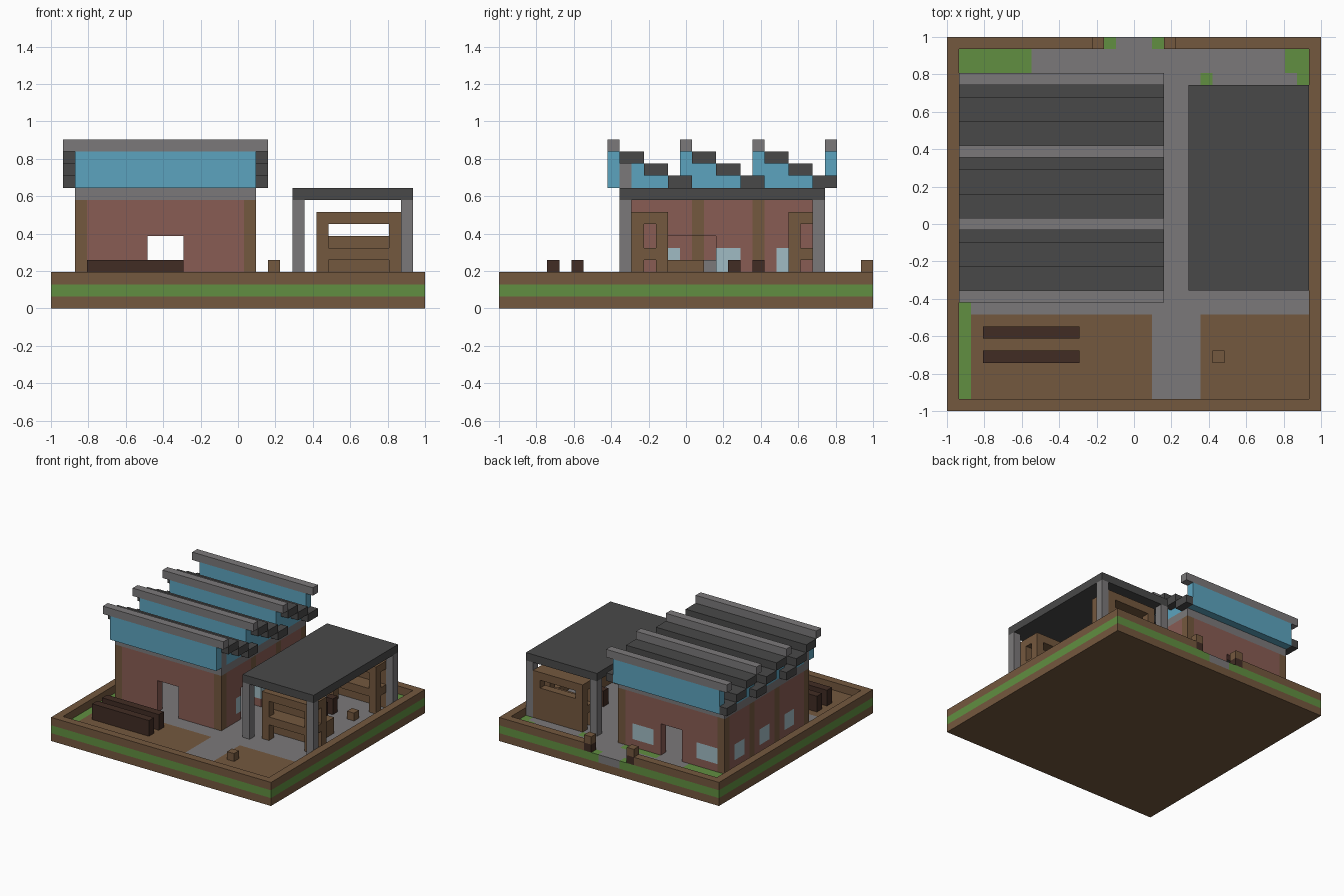
import bpy
import bmesh
from mathutils import Vector

cube = bpy.data.objects.get("Cube")
if cube:
    bpy.data.objects.remove(cube, do_unlink=True)

N = 31              # blocks along one side of the plot
U = 2 / N           # size of one block


def srgb(*rgb):
    return [((c / 255 + 0.055) / 1.055) ** 2.4 if c > 10 else c / 3295 for c in rgb] + [1]


def material(name, *rgb):
    m = bpy.data.materials.new(name)
    m.use_nodes = True
    m.diffuse_color = srgb(*rgb)
    node = m.node_tree.nodes["Principled BSDF"]
    node.inputs["Base Color"].default_value = srgb(*rgb)
    node.inputs["Roughness"].default_value = 0.9
    return m


wood = material("wood brown", 116, 88, 62)
grass = material("grass green", 97, 143, 65)
stone = material("stone grey", 123, 121, 122)
slate = material("slate dark grey", 73, 73, 73)
brick = material("brick red", 137, 92, 84)
bark = material("dark bark", 65, 44, 36)
glass = material("roof glass blue", 92, 164, 191)
pane = material("pale pane", 160, 187, 195)

cells = {}          # block position -> part name
parts = {}          # part name -> material


def fill(part, mat, x, y, z):
    """Lay a cuboid of blocks; later parts replace earlier ones."""
    parts[part] = mat
    for i in range(*x):
        for j in range(*y):
            for k in range(*z):
                cells[i, j, k] = part


def carve(x, y, z):
    for i in range(*x):
        for j in range(*y):
            for k in range(*z):
                cells.pop((i, j, k), None)


# plot: soil, turf and border
fill("soil_base", wood, (0, N), (0, N), (0, 1))
fill("turf", grass, (0, N), (0, N), (1, 2))
fill("border", wood, (0, N), (0, N), (2, 3))
carve((1, 30), (1, 30), (2, 3))
carve((13, 18), (30, N), (2, 3))

# paving, garden beds and grass left between them
fill("paving", stone, (2, 30), (1, 30), (1, 2))
fill("paving", stone, (14, 17), (30, N), (1, 2))
for x in ((2, 17), (21, 30)):
    fill("garden_bed", wood, x, (1, 8), (1, 2))
for x, y in (((2, 7), (27, 30)), ((11, 16), (27, 28)), ((28, 30), (28, 30)),
             ((29, 30), (22, 28)), ((21, 22), (27, 28))):
    fill("turf", grass, x, y, (1, 2))

# gate posts
for x in (12, 18):
    fill("gate_post", bark, (x, x + 1), (30, N), (2, 3))
    fill("gate_post_cap", wood, (x, x + 1), (30, N), (3, 4))

# garden benches and stumps
for y in (4, 6):
    fill("garden_bench", bark, (3, 11), (y, y + 1), (2, 4))
for x, y in ((22, 4), (27, 21)):
    fill("stump", wood, (x, x + 1), (y, y + 1), (2, 3))

# house walls, timber posts and stone ring beam
fill("house_wall", brick, (2, 17), (10, 27), (2, 9))
for x in (2, 16):
    for y in (10, 16, 21, 26):
        fill("house_post", wood, (x, x + 1), (y, y + 1), (2, 9))
fill("ring_beam", stone, (2, 17), (10, 27), (9, 10))
carve((3, 16), (11, 26), (2, 10))

# windows, then doorways
for x in (2, 16):
    for y in (13, 18, 23):
        fill("window", pane, (x, x + 1), (y, y + 2), (3, 5))
for x in (3, 12):
    fill("window", pane, (x, x + 3), (26, 27), (3, 5))
for y in (10, 26):
    carve((8, 11), (y, y + 1), (2, 6))
carve((16, 17), (14, 18), (2, 6))
fill("hearth", stone, (12, 14), (17, 18), (2, 4))

# sawtooth roof: glazed gable, stepped slates, ridge beam
for y in (9, 15, 21):
    for x in (2, 16):
        fill("gable_glass", glass, (x, x + 1), (y + 1, y + 3), (10, 12))
        fill("gable_glass", glass, (x, x + 1), (y + 3, y + 5), (10, 11))
    for n in range(3):
        fill("roof_slates", slate, (1, 18), (y + 1 + 2 * n, y + 3 + 2 * n), (12 - n, 13 - n))
for x in (2, 16):
    fill("ring_beam", stone, (x, x + 1), (10, 11), (10, 12))
for y in (9, 15, 21, 27):
    fill("roof_glass", glass, (2, 17), (y, y + 1), (10, 13))
    fill("ridge_beam", stone, (1, 18), (y, y + 1), (13, 14))

# open shelter
fill("shelter_roof", slate, (20, 30), (10, 27), (9, 10))
for x in (20, 29):
    for y in (10, 26):
        fill("shelter_post", stone, (x, x + 1), (y, y + 1), (2, 9))

# storage racks: back panel with a slot, front legs, shelf and top
for y in (11, 24):
    fill("rack", wood, (22, 29), (y + 2, y + 3), (2, 8))
    carve((23, 28), (y + 2, y + 3), (6, 7))
    fill("rack", wood, (22, 29), (y, y + 2), (7, 8))
    fill("rack", wood, (22, 29), (y, y + 2), (4, 5))
    for x in (22, 28):
        fill("rack", wood, (x, x + 1), (y, y + 1), (2, 7))

# work bench and blocks inside the shelter
fill("work_bench", wood, (27, 28), (14, 17), (2, 4))
for y in (19, 21):
    fill("work_block", bark, (24, 25), (y, y + 1), (2, 4))


def build(part, mat):
    """Skin the exposed block faces of one part and merge flat areas."""
    bm = bmesh.new()
    verts = {}

    def vert(p):
        key = tuple(p)
        if key not in verts:
            verts[key] = bm.verts.new((p[0] * U - 1, p[1] * U - 1, p[2] * U))
        return verts[key]

    for cell, owner in cells.items():
        if owner != part:
            continue
        for axis in range(3):
            for side in (0, 1):
                step = [0, 0, 0]
                step[axis] = 2 * side - 1
                if tuple(c + s for c, s in zip(cell, step)) in cells:
                    continue
                a, b = Vector((0, 0, 0)), Vector((0, 0, 0))
                a[(axis + 1) % 3] = b[(axis + 2) % 3] = 1
                p = Vector(cell)
                p[axis] += side
                loop = [p, p + a, p + a + b, p + b]
                bm.faces.new([vert(q) for q in (loop if side else loop[::-1])])
    bmesh.ops.dissolve_limit(bm, angle_limit=0.01, verts=bm.verts[:], edges=bm.edges[:])
    mesh = bpy.data.meshes.new(part)
    bm.to_mesh(mesh)
    bm.free()
    mesh.materials.append(mat)
    bpy.context.collection.objects.link(bpy.data.objects.new(part, mesh))


for part, mat in parts.items():
    build(part, mat)
